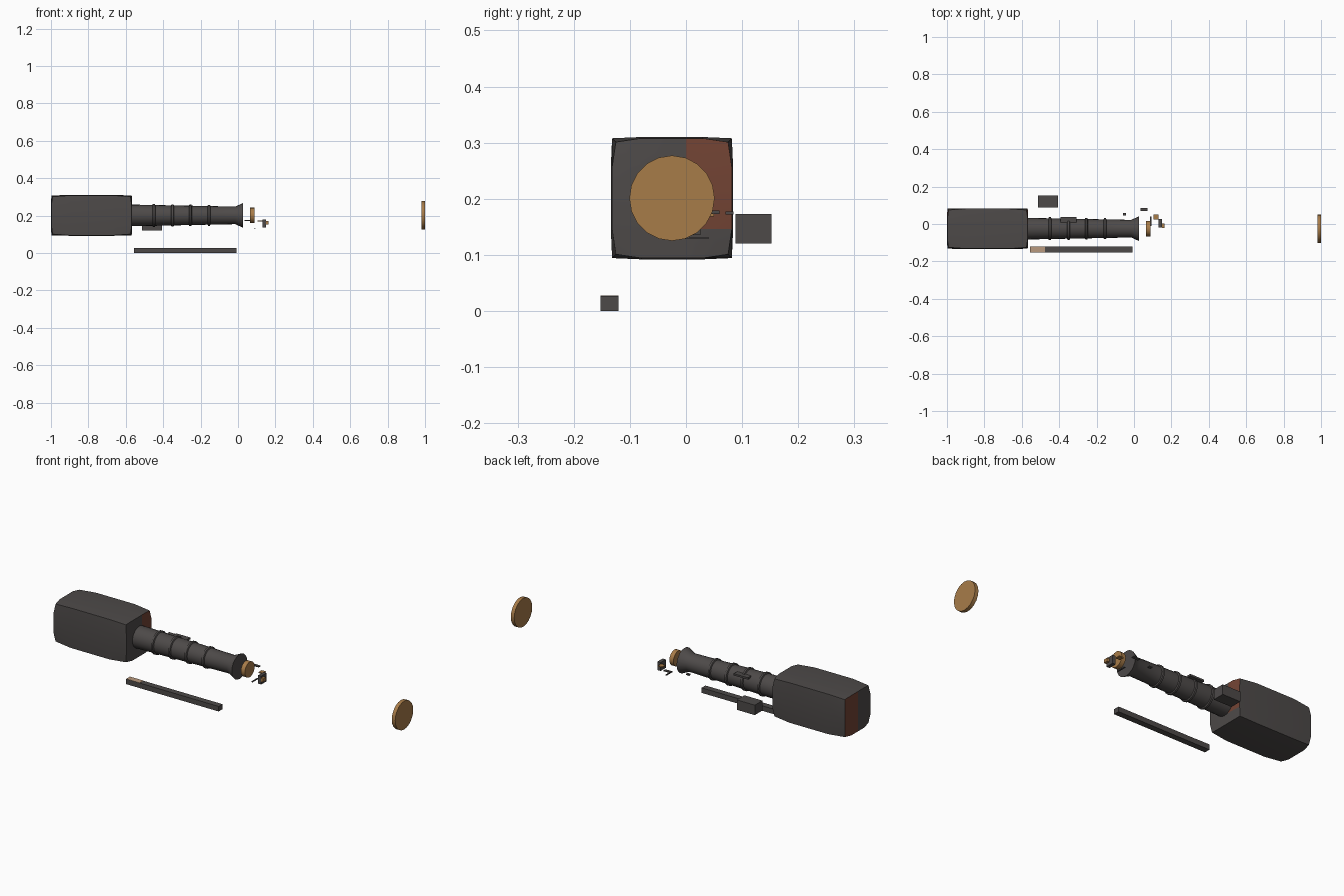
import bpy, bmesh, math
from mathutils import Vector

if "Cube" in bpy.data.objects:
    bpy.data.objects.remove(bpy.data.objects["Cube"])

def mat(name, rgb):
    m = bpy.data.materials.new(name)
    m.diffuse_color = (*rgb, 1)
    m.use_nodes = True
    m.node_tree.nodes["Principled BSDF"].inputs["Base Color"].default_value = m.diffuse_color
    return m

DARK = mat("dark_grey", (0.075, 0.068, 0.066))
TAN = mat("golden_tan", (0.39, 0.20, 0.066))
RUST = mat("rust_brown", (0.17, 0.057, 0.034))
BEIGE = mat("beige", (0.48, 0.32, 0.21))
CY, CZ = -0.025, 0.201          # shared axis of head, handle and discs

def finish(name, bm, mats, smooth=True):
    bmesh.ops.recalc_face_normals(bm, faces=bm.faces)
    me = bpy.data.meshes.new(name)
    bm.to_mesh(me)
    bm.free()
    for m in mats:
        me.materials.append(m)
    ob = bpy.data.objects.new(name, me)
    bpy.context.collection.objects.link(ob)
    if smooth:
        bpy.context.view_layer.objects.active = ob
        ob.select_set(True)
        bpy.ops.object.shade_smooth_by_angle(angle=math.radians(30))
        ob.select_set(False)
    return ob

def box(name, lo, hi, m):
    bm = bmesh.new()
    bmesh.ops.create_cube(bm, size=1)
    for v in bm.verts:
        v.co = Vector([(a + b) / 2 + c * (b - a) for a, b, c in zip(lo, hi, v.co)])
    return finish(name, bm, [m], False)

def lathe(name, profile, sides, m):
    """Revolve (x, radius) points round the shared axis, capped at both ends."""
    bm = bmesh.new()
    rings = [[bm.verts.new((x, CY + r * math.cos(2 * math.pi * i / sides),
                            CZ + r * math.sin(2 * math.pi * i / sides)))
              for i in range(sides)] for x, r in profile]
    for a, b in zip(rings, rings[1:]):
        for i in range(sides):
            j = (i + 1) % sides
            bm.faces.new((a[i], a[j], b[j], b[i]))
    bm.faces.new(rings[0])
    bm.faces.new(rings[-1])
    return finish(name, bm, [m])

# Head: block with slightly bulging sides, rust patches on its ends
bm = bmesh.new()
bmesh.ops.create_cube(bm, size=2)
for axis in range(3):
    for cut in ((-0.55, 0.0, 0.25, 0.55) if axis == 1 else (-0.55, 0.55)):
        no = Vector((0, 0, 0))
        no[axis] = 1
        bmesh.ops.bisect_plane(bm, geom=bm.verts[:] + bm.edges[:] + bm.faces[:],
                               plane_co=no * cut, plane_no=no)
half, bulge = (0.208, 0.1, 0.1), (0.009, 0.009, 0.009)
for v in bm.verts:
    u = v.co.copy()
    for k in range(3):
        others = [abs(u[j]) < 0.9 for j in range(3) if j != k]
        grow = bulge[k] * (1.0 if all(others) else 0.75 if any(others) else 0)
        v.co[k] = u[k] * half[k] + (math.copysign(grow, u[k]) if abs(u[k]) > 0.9 else 0)
    v.co += Vector((-0.783, CY, CZ))
bm.normal_update()
for f in bm.faces:
    c = f.calc_center_median()
    if f.normal.x > 0.7 and c.y > 0 and c.z > 0.146:
        f.material_index = 1
    if f.normal.x < -0.7 and c.y > CY:
        f.material_index = 1
finish("mallet_head", bm, [DARK, RUST])

# Handle: tapering shaft with raised bands and a flared end
prof = [(-0.575, 0.058)]
for x in (-0.45, -0.35, -0.255, -0.155):
    r = 0.058 - 0.011 * (x + 0.575) / 0.56
    prof += [(x - 0.008, r), (x - 0.005, r + 0.006), (x + 0.005, r + 0.006), (x + 0.008, r)]
prof += [(-0.015, 0.047), (0.027, 0.066)]
lathe("handle", prof, 20, DARK)

# Loose discs
lathe("small_disc", [(0.063, 0.041), (0.087, 0.041)], 20, TAN)
lathe("large_disc", [(0.98, 0.076), (1.0, 0.076)], 20, TAN)

# Block beside the handle and plate on its shoulder
box("side_block", (-0.513, 0.088, 0.12), (-0.407, 0.152, 0.173), DARK)
box("handle_plate", (-0.392, 0.005, 0.233), (-0.308, 0.037, 0.243), DARK)

# Long bar lying on the ground, with a beige patch on top at one end
box("bar", (-0.555, -0.152, 0), (-0.008, -0.12, 0.027), DARK)
box("bar_patch", (-0.555, -0.152, 0.0265), (-0.475, -0.12, 0.028), BEIGE)

# Small fragments floating near the handle end
box("fragment_block", (0.132, -0.018, 0.135), (0.15, 0.026, 0.18), DARK)
box("fragment_knob", (0.15, -0.022, 0.152), (0.163, 0.002, 0.17), TAN)
box("fragment_chip", (0.105, 0.025, 0.168), (0.13, 0.05, 0.174), TAN)
box("fragment_rod", (0.086, -0.01, 0.128), (0.093, 0.04, 0.132), DARK)
box("fragment_plate", (0.035, 0.07, 0.172), (0.073, 0.085, 0.177), DARK)
box("fragment_stud", (-0.06, 0.046, 0.173), (-0.042, 0.06, 0.179), DARK)
